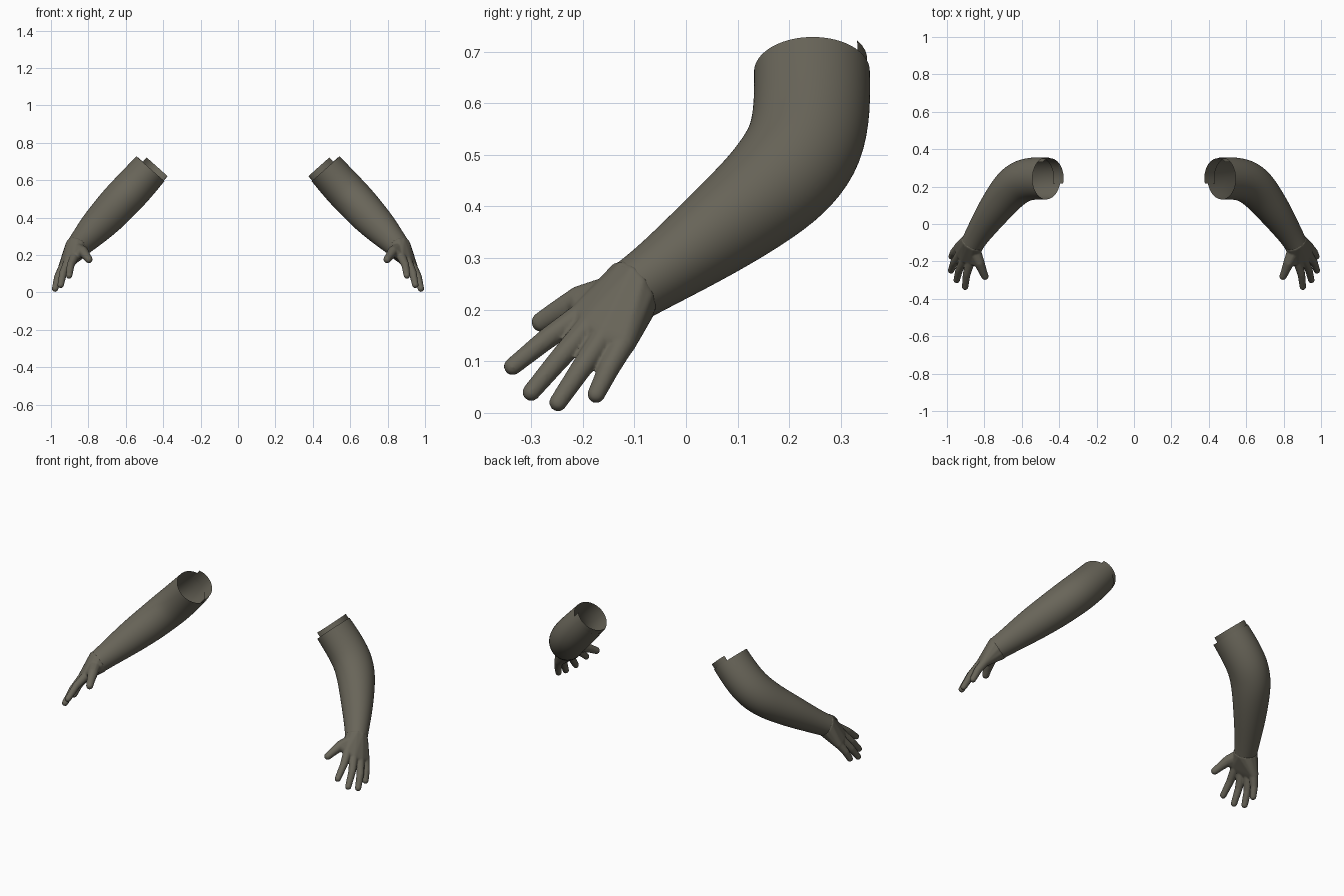
import bpy, bmesh, math
from mathutils import Vector

cube = bpy.data.objects.get("Cube")
if cube:
    bpy.data.objects.remove(cube, do_unlink=True)

fabric = bpy.data.materials.new("olive_grey")
fabric.use_nodes = True
colour = (0.14, 0.13, 0.10, 1)
fabric.diffuse_color = colour
fabric.node_tree.nodes["Principled BSDF"].inputs["Base Color"].default_value = colour

# Arm stations: centre, radius front to back, radius inner to outer
STATIONS = [
    ((0.468, 0.244, 0.662), 0.112, 0.100),
    ((0.530, 0.245, 0.592), 0.113, 0.104),
    ((0.595, 0.234, 0.522), 0.114, 0.106),
    ((0.645, 0.200, 0.470), 0.111, 0.104),
    ((0.690, 0.150, 0.420), 0.101, 0.101),
    ((0.765, 0.050, 0.343), 0.084, 0.090),
    ((0.835, -0.055, 0.267), 0.065, 0.069),
    ((0.868, -0.110, 0.232), 0.060, 0.062),
]
CENTRES = [Vector(s[0]) for s in STATIONS]


def frame(i):
    """Tangent, backward and outward directions at a station."""
    t = (CENTRES[min(i + 1, len(CENTRES) - 1)] - CENTRES[max(i - 1, 0)]).normalized()
    u = Vector((0, 1, 0))
    u = (u - t * u.dot(t)).normalized()
    return t, u, u.cross(t).normalized()


def ring_point(i, angle, scale, shift=0.0):
    t, u, v = frame(i)
    _, ru, rv = STATIONS[i]
    offset = u * ru * math.cos(angle) + v * rv * math.sin(angle)
    return CENTRES[i] + offset * scale + t * shift


def loft(bm, rings, closed):
    rows = [[bm.verts.new(p) for p in ring] for ring in rings]
    n = len(rows[0])
    for a, b in zip(rows, rows[1:]):
        for j in range(n if closed else n - 1):
            k = (j + 1) % n
            bm.faces.new((a[j], a[k], b[k], b[j]))


def ball_points(centre, radius, count=60):
    """Evenly spread points on a ball, along a spiral."""
    for k in range(count):
        z = 1 - (2 * k + 1) / count
        r, a = math.sqrt(1 - z * z), k * math.pi * (3 - math.sqrt(5))
        yield Vector(centre) + radius * Vector((r * math.cos(a), r * math.sin(a), z))


def hull(bm, balls):
    """Add the convex skin around a set of (centre, radius) balls."""
    part = bmesh.new()
    for centre, radius in balls:
        for p in ball_points(centre, radius):
            part.verts.new(p)
    bmesh.ops.convex_hull(part, input=list(part.verts))
    for vert in [w for w in part.verts if not w.link_faces]:
        part.verts.remove(vert)
    bmesh.ops.recalc_face_normals(part, faces=list(part.faces))
    mesh = bpy.data.meshes.new("hull_part")
    part.to_mesh(mesh)
    part.free()
    bm.from_mesh(mesh)
    bpy.data.meshes.remove(mesh)


def finish(name, bm):
    bmesh.ops.recalc_face_normals(bm, faces=list(bm.faces))
    mesh = bpy.data.meshes.new(name)
    bm.to_mesh(mesh)
    bm.free()
    mesh.materials.append(fabric)
    mesh.shade_smooth()
    obj = bpy.data.objects.new(name, mesh)
    bpy.context.collection.objects.link(obj)
    return obj


def mirror(obj):
    obj.modifiers.new("other_side", "MIRROR").use_mirror_merge = False


# Sleeve, open at the shoulder
SIDES = 24
bm = bmesh.new()
loft(bm, [[ring_point(i, math.tau * j / SIDES, 1.012) for j in range(SIDES)]
          for i in range(len(STATIONS))], True)
sleeve = finish("arm_sleeve", bm)
smooth = sleeve.modifiers.new("smooth", "SUBSURF")
smooth.levels = smooth.render_levels = 2
mirror(sleeve)

# Lining flap that stands out of the back and inner side of the opening
bm = bmesh.new()
sign = 1 if frame(0)[2].x > 0 else -1
angles = [sign * math.radians(35 - 10 * k) for k in range(15)]
loft(bm, [[ring_point(0, a, 0.96, s) for a in angles] for s in (-0.03, 0.0, 0.05)], False)
mirror(finish("sleeve_flap", bm))

# Hand: palm, fingers and thumb fused into one skin
bm = bmesh.new()
t, u, v = frame(7)
cuff = CENTRES[7] - t * 0.008
wrist = [(cuff + u * 0.054 * math.cos(a) + v * 0.055 * math.sin(a), 0.011)
         for a in (math.tau * k / 12 for k in range(12))]
FINGERS = [  # knuckle, middle joint, tip
    ((0.872, -0.195, 0.195), (0.895, -0.268, 0.145), (0.903, -0.336, 0.090)),
    ((0.905, -0.185, 0.172), (0.935, -0.245, 0.105), (0.948, -0.300, 0.040)),
    ((0.928, -0.158, 0.150), (0.962, -0.205, 0.083), (0.978, -0.248, 0.020)),
    ((0.935, -0.122, 0.136), (0.962, -0.150, 0.085), (0.975, -0.174, 0.036)),
]
hull(bm, wrist + [(f[0], 0.026) for f in FINGERS])
for knuckle, joint, tip in FINGERS:
    hull(bm, [(knuckle, 0.025), (joint, 0.021)])
    hull(bm, [(joint, 0.021), (tip, 0.0175)])
thumb = [((0.858, -0.140, 0.230), 0.038), ((0.828, -0.205, 0.218), 0.029),
         ((0.810, -0.250, 0.194), 0.023), ((0.797, -0.280, 0.176), 0.020)]
for a, b in zip(thumb, thumb[1:]):
    hull(bm, [a, b])
# Web between thumb and index finger
hull(bm, [thumb[0], thumb[1], (FINGERS[0][0], 0.022)])
hand = finish("hand", bm)
fuse = hand.modifiers.new("fuse", "REMESH")
fuse.mode = "VOXEL"
fuse.voxel_size = 0.004
fuse.use_smooth_shade = True
soften = hand.modifiers.new("soften", "SMOOTH")
soften.factor = 0.5
soften.iterations = 5
mirror(hand)
